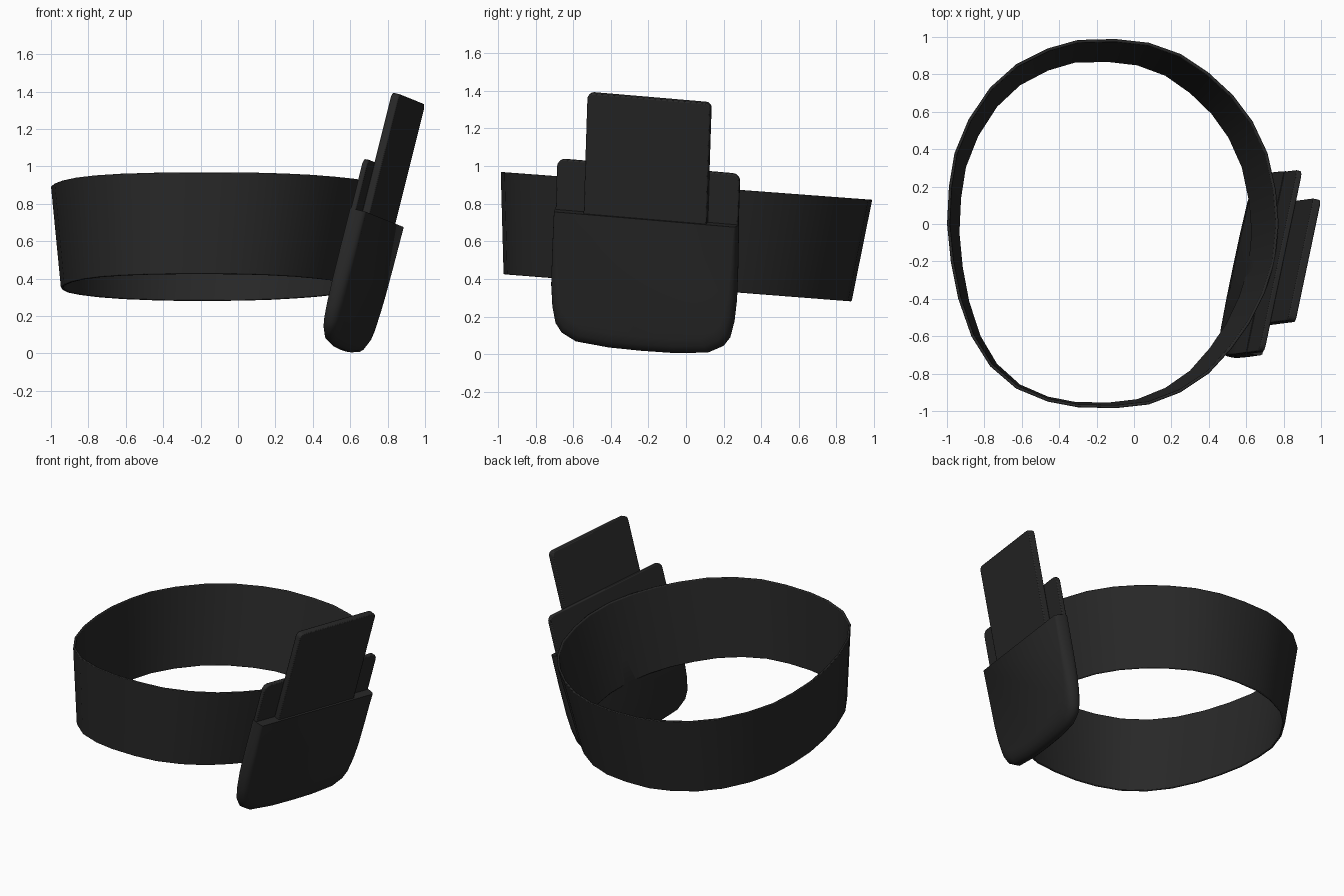
import bpy, bmesh, math
from mathutils import Vector

if "Cube" in bpy.data.objects:
    bpy.data.objects.remove(bpy.data.objects["Cube"])

black = bpy.data.materials.new("matte_black")
black.diffuse_color = (0.021, 0.021, 0.021, 1)
black.use_nodes = True
black.node_tree.nodes["Principled BSDF"].inputs["Base Color"].default_value = black.diffuse_color

# Tilted frame of the pouch: width, up and outward axes
W = Vector((0.21, 1, -0.085)).normalized()
U = Vector((0.243, 0.033, 0.97))
U = (U - W * U.dot(W)).normalized()
N = W.cross(U)
O = Vector((0.724, -0.21, 0.70))


def finish(bm, name, angle=35, bevel=0):
    bmesh.ops.recalc_face_normals(bm, faces=bm.faces)
    me = bpy.data.meshes.new(name)
    bm.to_mesh(me)
    bm.free()
    ob = bpy.data.objects.new(name, me)
    bpy.context.collection.objects.link(ob)
    me.materials.append(black)
    if bevel:
        m = ob.modifiers.new("edge", 'BEVEL')
        m.width, m.segments, m.limit_method = bevel, 2, 'ANGLE'
        m.angle_limit = math.radians(50)
    bpy.ops.object.select_all(action='DESELECT')
    ob.select_set(True)
    bpy.context.view_layer.objects.active = ob
    bpy.ops.object.shade_smooth_by_angle(angle=math.radians(angle))


def bridge(bm, rings, closed=False):
    n = len(rings[0])
    pairs = list(zip(rings, rings[1:]))
    if closed:
        pairs.append((rings[-1], rings[0]))
    for a, b in pairs:
        for i in range(n):
            j = (i + 1) % n
            bm.faces.new((a[i], a[j], b[j], b[i]))
    if not closed:
        bm.faces.new(rings[0])
        bm.faces.new(rings[-1])


def plate(name, hw, u0, u1, r, d0, d1):
    """Flat panel with rounded corners."""
    bm = bmesh.new()
    pts = []
    for k, (sx, u) in enumerate([(1, u1 - r), (-1, u1 - r), (-1, u0 + r), (1, u0 + r)]):
        for s in range(5):
            a = math.pi / 2 * (k + s / 4)
            pts.append((sx * (hw - r) + r * math.cos(a), u + r * math.sin(a)))
    bridge(bm, [[bm.verts.new(O + W * w + U * u + N * d) for w, u in pts] for d in (d0, d1)])
    finish(bm, name, bevel=0.006)


# Belt band: uneven oval, narrower and shifted at the lower edge
oval = [(-.1, .99), (.08, .97), (.25, .91), (.4, .81), (.53, .69), (.635, .55),
        (.715, .38), (.76, .18), (.775, 0), (.755, -.2), (.70, -.37), (.62, -.53),
        (.52, -.67), (.4, -.8), (.25, -.9), (.08, -.965), (-.1, -.985), (-.3, -.98),
        (-.46, -.95), (-.63, -.88), (-.77, -.76), (-.87, -.6), (-.94, -.4), (-.98, -.2),
        (-1, 0), (-.99, .2), (-.96, .38), (-.885, .56), (-.77, .73), (-.63, .855),
        (-.46, .94), (-.3, .985)]
bm = bmesh.new()
rings = []
for top, inset in ((1, 0), (0, 0), (0, .016), (1, .016)):
    ring = []
    for x, y in oval:
        k = 1 - inset / math.hypot(x + .115, y)
        x, y = -.115 + (x + .115) * k, y * k
        if top:
            ring.append(bm.verts.new((x, y, .895 - .075 * y)))
        else:
            x, y = -.155 + (x + .115) * .895, -.047 + y * .937
            ring.append(bm.verts.new((x, y, .349 - .078 * y)))
    rings.append(ring)
bridge(bm, rings, closed=True)
finish(bm, "belt_band", bevel=0.005)

# Pouch body: rounded outline, mirrored, with softened bottom and sides
half = [(.5, .03), (.505, -.2), (.505, -.38), (.495, -.5), (.475, -.59), (.44, -.64),
        (.36, -.682), (.18, -.70)]
outline = half + [(0, -.703)] + [(-w, u) for w, u in reversed(half)]
bm = bmesh.new()
rings = []
for d, inset in ((-.032, .03), (-.022, .01), (-.005, 0), (.018, .004),
                 (.036, .02), (.05, .05), (.058, .10)):
    ring = []
    for w, u in outline:
        low = min(1, max(0, (.03 - u) / .6))
        side = 1 - inset * (.25 + .75 * low)
        uu = u if u > 0 else u * (1 - inset * 1.3 * low)
        ring.append(bm.verts.new(O + W * w * side + U * uu + N * d))
    rings.append(ring)
bridge(bm, rings)
finish(bm, "pouch_body", angle=45)

# Back panel behind the pouch and the tall insert standing in it
plate("back_panel", .497, -.3, .305, .04, -.028, .002)
plate("tall_insert", .335, -.2, .69, .03, .0, .044)
